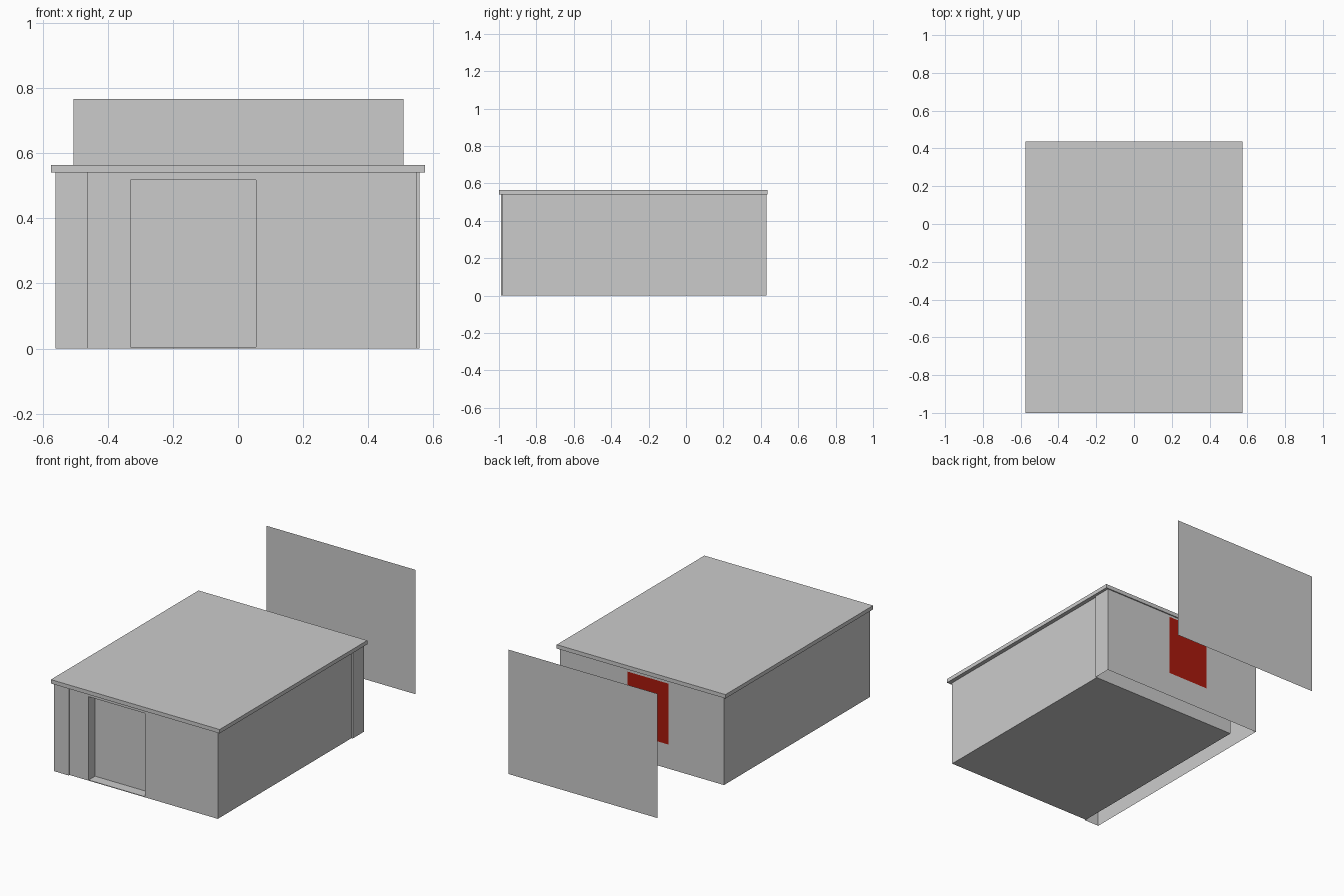
import bpy
import bmesh

if "Cube" in bpy.data.objects:
    bpy.data.objects.remove(bpy.data.objects["Cube"])


def make_object(name, bm):
    mesh = bpy.data.meshes.new(name)
    bm.to_mesh(mesh)
    bm.free()
    obj = bpy.data.objects.new(name, mesh)
    bpy.context.collection.objects.link(obj)
    return obj


def box(name, lo, hi):
    bm = bmesh.new()
    bmesh.ops.create_cube(bm, size=1)
    for v in bm.verts:
        v.co = [(a + b) / 2 + c * (b - a) for a, b, c in zip(lo, hi, v.co)]
    return make_object(name, bm)


def wall_sheet(name, path, z0, z1):
    """Upright sheets along an open plan path, open above and below."""
    bm = bmesh.new()
    low = [bm.verts.new((x, y, z0)) for x, y in path]
    high = [bm.verts.new((x, y, z1)) for x, y in path]
    for i in range(len(path) - 1):
        bm.faces.new((low[i], low[i + 1], high[i + 1], high[i]))
    return make_object(name, bm)


WALL_TOP = 0.54

# Main room with the closed door set back in the front wall
room = box("room", (-0.46, -0.982, 0), (0.55, 0.32, WALL_TOP))
cutter = box("door_cutter", (-0.33, -1.1, 0.004), (0.055, -0.92, 0.517))
cutter.hide_render = True
cutter.hide_set(True)
cut = room.modifiers.new("doorway", "BOOLEAN")
cut.operation = "DIFFERENCE"
cut.solver = "EXACT"
cut.object = cutter

# Outer skin around the left and back, open underneath
wall_sheet("outer_wall", [(0.55, 0.32), (0.558, 0.32), (0.558, 0.43), (-0.56, 0.43),
                          (-0.56, -0.99), (-0.46, -0.99), (-0.46, -0.982)], 0, WALL_TOP)

# Overhanging flat roof
box("roof", (-0.575, -1.0, WALL_TOP), (0.575, 0.437, 0.564))

# Red panel on the back wall
red_panel = wall_sheet("red_back_panel", [(0.095, 0.433), (-0.184, 0.433)], 0.15, 0.525)
red = bpy.data.materials.new("red")
red.diffuse_color = (0.4, 0.01, 0.004, 1)
red.use_nodes = True
red.node_tree.nodes["Principled BSDF"].inputs["Base Color"].default_value = red.diffuse_color
red_panel.data.materials.append(red)

# Free-standing thin screen behind the building
wall_sheet("rear_screen", [(0.508, 1.0), (-0.505, 1.0)], 0, 0.766)
